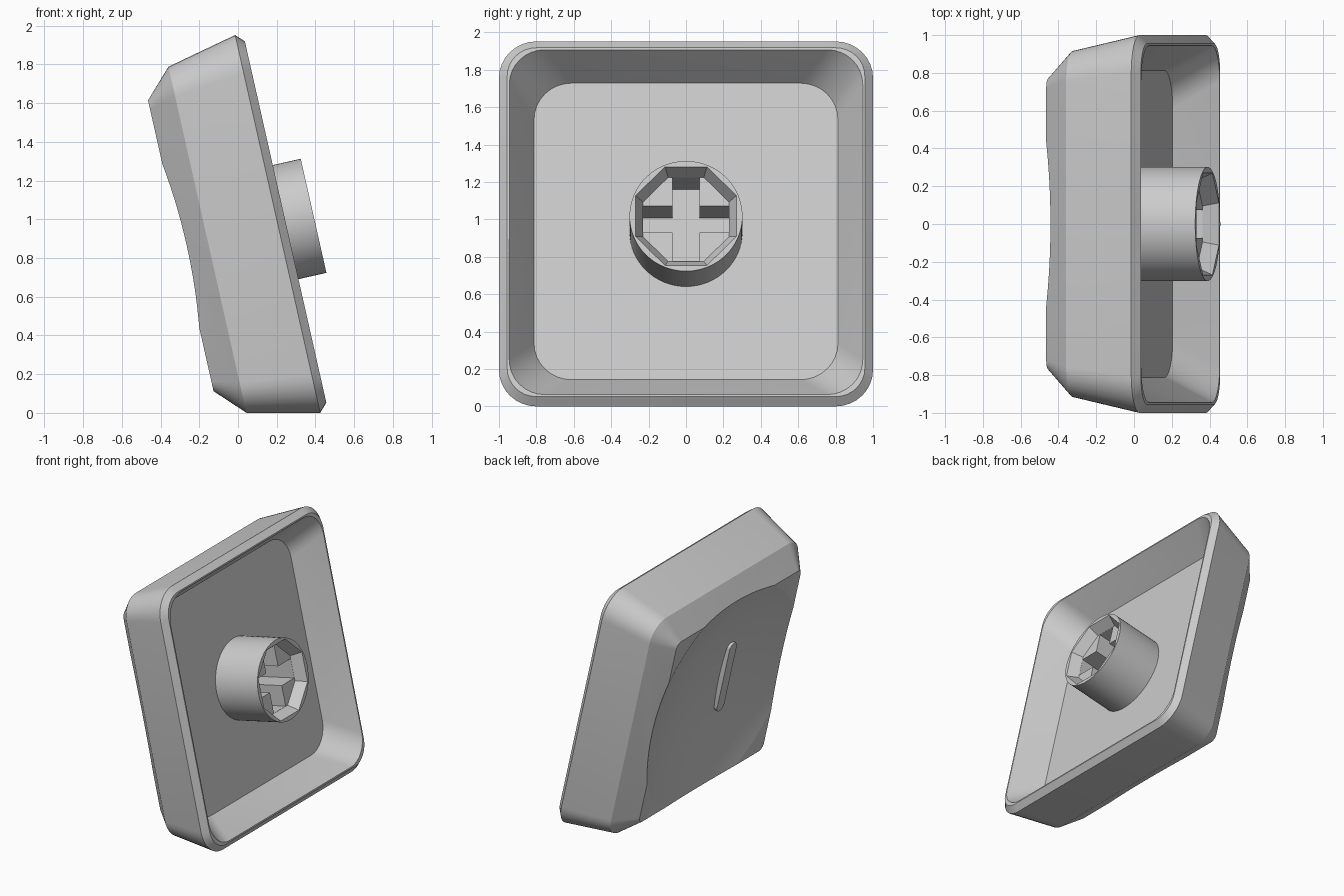
import bpy, bmesh, math
from mathutils import Matrix, Vector

if "Cube" in bpy.data.objects:
    bpy.data.objects.remove(bpy.data.objects["Cube"])

# Tilted frame: local x = across, y = up the cap, z = towards the open side
TILT = math.radians(12.7)
S, C = math.sin(TILT), math.cos(TILT)
FRAME = Matrix(((0, -S, C, 0.205), (1, 0, 0, 0), (0, C, S, 0.976), (0, 0, 0, 1)))

grey = bpy.data.materials.new("light_grey")
grey.use_nodes = True
grey.diffuse_color = (0.6, 0.6, 0.6, 1)
grey.node_tree.nodes["Principled BSDF"].inputs["Base Color"].default_value = (0.6, 0.6, 0.6, 1)


def rounded_rect(a, b, r, z, cx=0, steps=8):
    """Loop of points around a rectangle with half sizes a, b and corner radius r."""
    pts = []
    for q, (sx, sy) in enumerate(((1, 1), (-1, 1), (-1, -1), (1, -1))):
        for i in range(steps + 1):
            t = (q + i / steps) * math.pi / 2
            pts.append((cx + sx * (a - r) + r * math.cos(t), sy * (b - r) + r * math.sin(t), z))
    return pts


def polygon(n, radius, z, turn=0):
    return [(radius * math.cos(turn + i * math.tau / n),
             radius * math.sin(turn + i * math.tau / n), z) for i in range(n)]


def finish(name, bm):
    bmesh.ops.recalc_face_normals(bm, faces=bm.faces)
    mesh = bpy.data.meshes.new(name)
    bm.to_mesh(mesh)
    bm.free()
    mesh.materials.append(grey)
    obj = bpy.data.objects.new(name, mesh)
    bpy.context.collection.objects.link(obj)
    obj.matrix_world = FRAME
    return obj


def loft(name, loops):
    """Closed solid through a stack of loops, capped at both ends."""
    bm = bmesh.new()
    rings = [[bm.verts.new(p) for p in loop] for loop in loops]
    n = len(rings[0])
    for lo, hi in zip(rings, rings[1:]):
        for i in range(n):
            j = (i + 1) % n
            bm.faces.new((lo[i], lo[j], hi[j], hi[i]))
    bm.faces.new(rings[0])
    bm.faces.new(rings[-1])
    return finish(name, bm)


def select(obj):
    bpy.ops.object.select_all(action='DESELECT')
    obj.select_set(True)
    bpy.context.view_layer.objects.active = obj


def cut(obj, cutter):
    cutter.hide_render = True
    mod = obj.modifiers.new("cut", 'BOOLEAN')
    mod.operation = 'DIFFERENCE'
    mod.solver = 'EXACT'
    mod.object = cutter
    bpy.context.view_layer.update()
    select(obj)
    bpy.ops.object.modifier_apply(modifier=mod.name)
    bpy.data.objects.remove(cutter)


def smooth(obj):
    select(obj)
    bpy.ops.object.shade_smooth_by_angle(angle=math.radians(25))


FLOOR, TOP = -0.183, -0.513

# Hollow cap shell: inner floor, rim, bevel, side walls, shoulder, top
sections = ((0.8126, 0.2, FLOOR), (0.945, 0.19, 0.042), (0.956, 0.155, 0.042),
            (1.0, 0.2, 0), (0.916, 0.16, -0.372), (0.77, 0.05, TOP))
shell = loft("cap_shell", [rounded_rect(h, h, r, z) for h, r, z in sections])

# Spherical dish scooped out of the top
DISH, DEPTH = 2.45, 0.165
bm = bmesh.new()
bmesh.ops.create_uvsphere(bm, u_segments=96, v_segments=128, radius=DISH,
                          matrix=Matrix.Translation((0, 0, TOP + DEPTH - DISH)))
cut(shell, finish("dish_cutter", bm))
smooth(shell)

# Raised touch bar in the dish
bar = loft("touch_bar", [rounded_rect(0.045, 0.29, 0.044, z, cx=-0.25) for z in (-0.33, -0.395)])
smooth(bar)

# Round stem with a bevelled octagonal recess and a cross-shaped socket
STEM_TOP, RECESS = 0.19, 0.11
stem = loft("stem", [polygon(64, 0.302, z) for z in (FLOOR - 0.05, STEM_TOP)])
to_corner = 1 / math.cos(math.pi / 8)
slope = (0.27 - 0.23) / (STEM_TOP - RECESS)
above = 0.05
recess = loft("recess_cutter", [
    polygon(8, 0.23 * to_corner, RECESS, math.pi / 8),
    polygon(8, (0.27 + above * slope) * to_corner, STEM_TOP + above, math.pi / 8)])
cut(stem, recess)
for a, b in ((0.073, 0.229), (0.229, 0.073)):
    slot = loft("slot_cutter", [[(a, b, z), (-a, b, z), (-a, -b, z), (a, -b, z)]
                                for z in (FLOOR, RECESS + 0.02)])
    cut(stem, slot)
smooth(stem)
